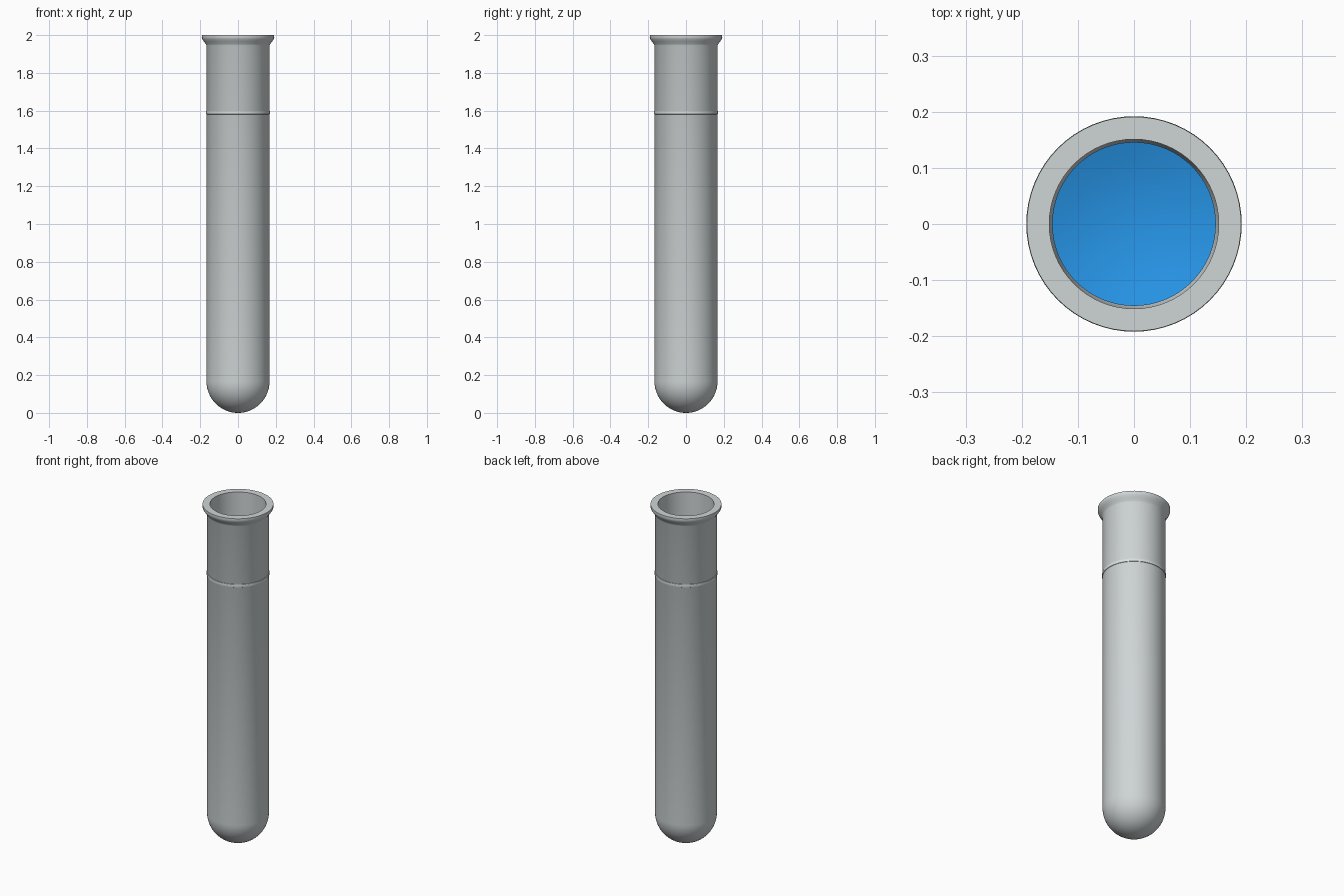
import bpy, bmesh, math

SEGMENTS = 64
cube = bpy.data.objects.get("Cube")
if cube:
    bpy.data.objects.remove(cube, do_unlink=True)


def material(name, rgb):
    m = bpy.data.materials.new(name)
    m.use_nodes = True
    color = (*rgb, 1)
    m.diffuse_color = color
    m.node_tree.nodes["Principled BSDF"].inputs["Base Color"].default_value = color
    return m


def arc(radius, center_z, start, end, steps=16):
    """Profile points along an arc; angles in degrees, -90 is the lowest point."""
    angles = [math.radians(start + (end - start) * i / steps) for i in range(steps + 1)]
    return [(radius * max(0, math.cos(a)), center_z + radius * math.sin(a)) for a in angles]


def lathe(name, profile, mat, closed=False):
    """Spin an (r, z) profile around the z axis."""
    bm = bmesh.new()
    verts = [bm.verts.new((r, 0, z)) for r, z in profile]
    edges = [bm.edges.new(pair) for pair in zip(verts, verts[1:])]
    if closed:
        edges.append(bm.edges.new((verts[-1], verts[0])))
    bmesh.ops.spin(bm, geom=verts + edges, cent=(0, 0, 0), axis=(0, 0, 1),
                   angle=math.tau, steps=SEGMENTS, use_duplicate=False)
    bmesh.ops.remove_doubles(bm, verts=bm.verts, dist=0.0002)
    bmesh.ops.recalc_face_normals(bm, faces=bm.faces)
    mesh = bpy.data.meshes.new(name)
    bm.to_mesh(mesh)
    bm.free()
    mesh.materials.append(mat)
    obj = bpy.data.objects.new(name, mesh)
    bpy.context.collection.objects.link(obj)
    bpy.ops.object.select_all(action="DESELECT")
    obj.select_set(True)
    bpy.context.view_layer.objects.active = obj
    bpy.ops.object.shade_smooth_by_angle(angle=math.radians(35))
    return obj


glass = material("pale grey glass", (0.62, 0.66, 0.67))
ring_glass = material("light grey ring", (0.70, 0.74, 0.75))
blue = material("blue liquid", (0.02, 0.30, 0.80))

OUTER, INNER, LIQUID = 0.167, 0.151, 0.146

# Tube wall: round bottom, straight side, flared lip and hollow inside
lip = [(OUTER, 1.945), (0.171, 1.953), (0.181, 1.967), (0.189, 1.979),
       (0.192, 1.988), (0.191, 2.0)]
lathe("tube", arc(OUTER, OUTER, -90, 0) + lip + [(INNER, 2.0)]
      + arc(INNER, OUTER, 0, -90), glass)

# Raised ring below the neck
lathe("neck_ring", [(0.165, 1.58), (0.169, 1.582), (0.170, 1.59),
                    (0.169, 1.598), (0.165, 1.6)], ring_glass, closed=True)

# Liquid with a slightly dished surface
LEVEL, DIP = 1.2, 0.025
dish = [(LIQUID * t, LEVEL - DIP * (1 - t * t)) for t in (1, 0.75, 0.5, 0.25, 0)]
lathe("liquid", arc(LIQUID, OUTER, -90, 0) + dish, blue)
